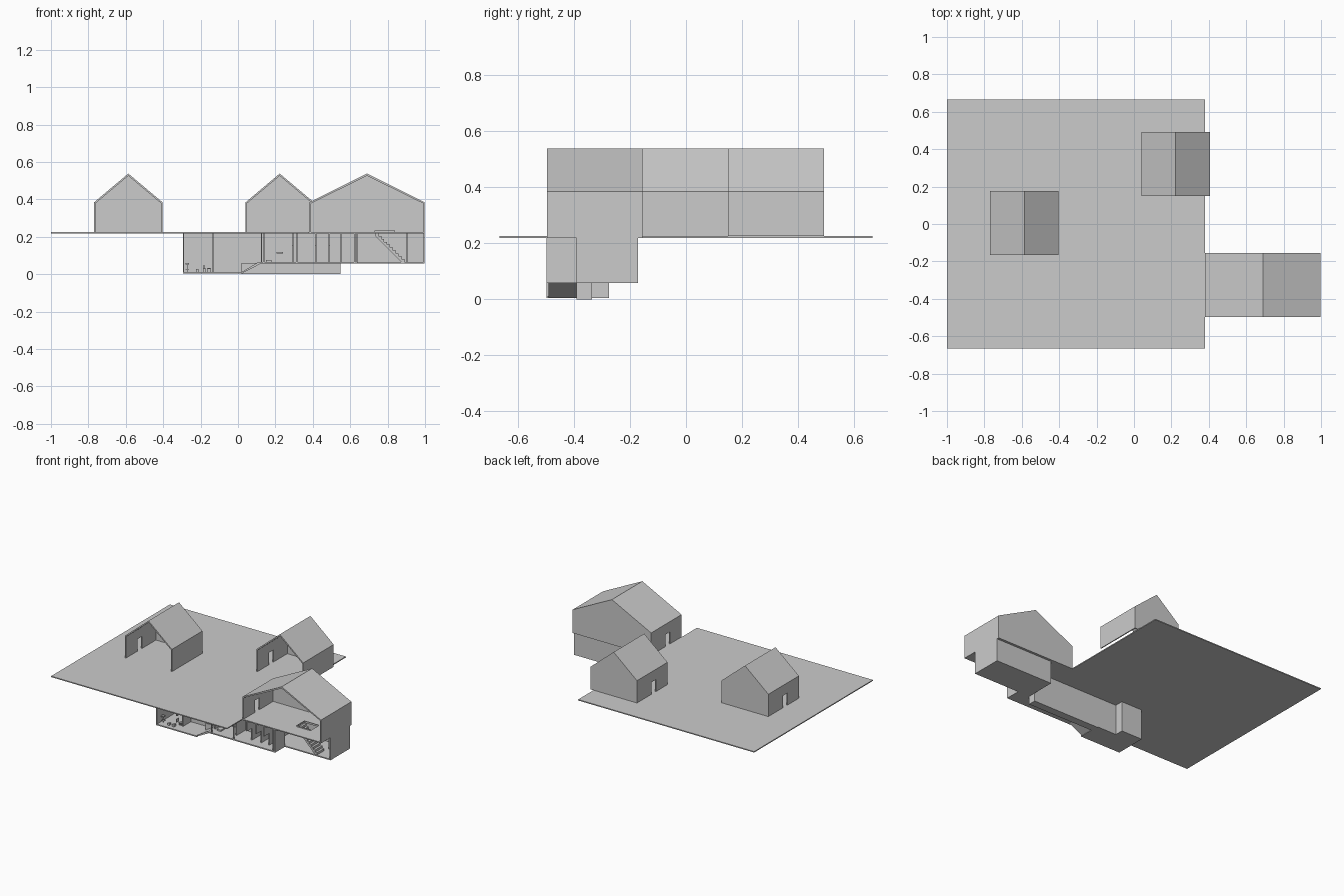
import bpy, bmesh

T = 0.007  # wall thickness


def add_box(bm, x0, x1, y0, y1, z0, z1):
    v = [bm.verts.new((x, y, z)) for x in (x0, x1) for y in (y0, y1) for z in (z0, z1)]
    for f in ((0, 1, 3, 2), (4, 6, 7, 5), (0, 4, 5, 1), (2, 3, 7, 6), (0, 2, 6, 4), (1, 5, 7, 3)):
        bm.faces.new([v[i] for i in f])


def add_prism(bm, pts, y0, y1):
    """Extrude an x/z outline along y."""
    a = [bm.verts.new((x, y0, z)) for x, z in pts]
    b = [bm.verts.new((x, y1, z)) for x, z in pts]
    n = len(pts)
    bm.faces.new(a)
    bm.faces.new(b[::-1])
    for i in range(n):
        bm.faces.new((a[i], a[(i + 1) % n], b[(i + 1) % n], b[i]))


def finish(bm, name):
    bmesh.ops.recalc_face_normals(bm, faces=bm.faces)
    me = bpy.data.meshes.new(name)
    bm.to_mesh(me)
    bm.free()
    ob = bpy.data.objects.new(name, me)
    bpy.context.collection.objects.link(ob)
    return ob


def boxes(name, *items):
    bm = bmesh.new()
    for b in items:
        add_box(bm, *b)
    return finish(bm, name)


def prism(name, pts, y0, y1):
    bm = bmesh.new()
    add_prism(bm, pts, y0, y1)
    return finish(bm, name)


# Ground slab
G, E, R = 0.226, 0.38, 0.538
boxes("ground", (-1, 0.38, -0.665, 0.665, 0.219, G))


# Gabled houses: open front, closed back, door in the left wall
def house(name, x0, x1, y0, y1):
    xm = (x0 + x1) / 2
    d0, d1, dh = y0 + 0.13, y0 + 0.18, G + 0.085
    boxes(name + "_side_walls",
          (x0, x0 + T, y0, d0, G, E), (x0, x0 + T, d1, y1, G, E),
          (x0, x0 + T, d0, d1, dh, E), (x1 - T, x1, y0, y1, G, E))
    prism(name + "_back_gable",
          [(x0 + T, G), (x1 - T, G), (x1 - T, E), (xm, R - T), (x0 + T, E)], y1 - T, y1)
    prism(name + "_roof",
          [(x0, E - 0.002), (x0 + T, E - 0.002), (xm, R - 0.012), (x1 - T, E - 0.002),
           (x1, E - 0.002), (x1, E + 0.004), (xm, R), (x0, E + 0.004)], y0, y1)


house("left_house", -0.77, -0.403, -0.165, 0.177)
house("back_house", 0.04, 0.406, 0.15, 0.492)
house("front_house", 0.382, 0.998, -0.496, -0.155)

# Front house floor with the stair hatch and its rim
hx0, hx1, hy0, hy1 = 0.73, 0.84, -0.39, -0.30
boxes("front_house_floor",
      (0.38, hx0, -0.496, -0.155, 0.219, G), (hx1, 0.998, -0.496, -0.155, 0.219, G),
      (hx0, hx1, -0.496, hy0, 0.219, G), (hx0, hx1, hy1, -0.155, 0.219, G))
boxes("hatch_rim",
      (hx0, hx1, hy0, hy0 + 0.004, G, 0.234), (hx0, hx1, hy1 - 0.004, hy1, G, 0.234),
      (hx0, hx0 + 0.004, hy0, hy1, G, 0.234))

# Lower level at the left: deep room and passage
F, B, C = -0.498, -0.335, 0.219
boxes("low_room_floor", (-0.295, -0.13, F, -0.275, 0.004, 0.012),
      (-0.13, 0.025, F, B, 0.004, 0.012))
boxes("low_room_walls",
      (-0.295, -0.295 + T, F, -0.275, 0.012, C), (-0.295, -0.13, -0.275 - T, -0.275, 0.012, C),
      (-0.137, -0.13, -0.43, -0.275, 0.012, C), (-0.137, -0.13, F, -0.43, 0.11, C),
      (-0.13, 0.12, B - T, B, 0.004, C))
# Ramp up to the middle rooms, and the base below them
prism("ramp", [(0.02, 0.004), (0.02, 0.012), (0.11, 0.066), (0.125, 0.066), (0.125, 0.058)],
      -0.49, -0.39)
boxes("passage_base", (0.02, 0.547, -0.39, B, 0.0, 0.06))

# Middle rooms
boxes("middle_floor", (0.11, 0.64, F, B, 0.058, 0.066))
boxes("middle_back_wall", (0.12, 0.55, B - T, B, 0.06, C))
for i, x in enumerate((0.122, 0.29, 0.412, 0.485, 0.547)):
    boxes("partition_%d" % (i + 1), (x, x + T, -0.44, B - T, 0.066, C),
          (x, x + T, F, -0.44, 0.15, C))
boxes("door_posts", *[(x, x + T, F, F + T, 0.066, C) for x in (0.135, 0.31, 0.62)])
boxes("middle_end_wall", (0.64 - T, 0.64, F, -0.39, 0.06, C))

# Stair room
boxes("stair_room_floor", (0.547, 0.998, -0.39, -0.172, 0.058, 0.066))
boxes("stair_room_walls", (0.547, 0.998, -0.172 - T, -0.172, 0.066, C),
      (0.991, 0.998, -0.39, -0.172, 0.066, C), (0.547, 0.554, B, -0.172, 0.066, C),
      (0.90, 0.907, -0.27, -0.172, 0.066, C))

# Stairs: stepped slab dropping to the right
n, sx, sz = 10, 0.0155, 0.0153
steps = []
for i in range(n):
    x, z = 0.735 + i * sx, 0.219 - i * sz
    steps += [(x, z), (x + sx, z)]
prism("stairs", steps + [(0.89, 0.066), (0.872, 0.066), (0.735, 0.202)], -0.385, -0.305)

# Small furniture
boxes("lamp_table", (-0.28, -0.262, -0.46, -0.44, 0.024, 0.027),
      (-0.273, -0.269, -0.452, -0.448, 0.012, 0.06), (-0.281, -0.261, -0.46, -0.44, 0.052, 0.06))
boxes("stools", (-0.225, -0.21, -0.47, -0.45, 0.012, 0.027),
      (-0.187, -0.172, -0.47, -0.45, 0.012, 0.03))
boxes("chair", (-0.165, -0.145, -0.43, -0.405, 0.028, 0.033),
      (-0.185, -0.18, -0.43, -0.405, 0.028, 0.05),
      (-0.163, -0.16, -0.428, -0.407, 0.012, 0.028), (-0.15, -0.147, -0.428, -0.407, 0.012, 0.028))
boxes("low_bench", (0.15, 0.18, -0.45, -0.40, 0.066, 0.076))
boxes("wall_shelf", (0.205, 0.24, -0.37, B - T, 0.112, 0.118))
